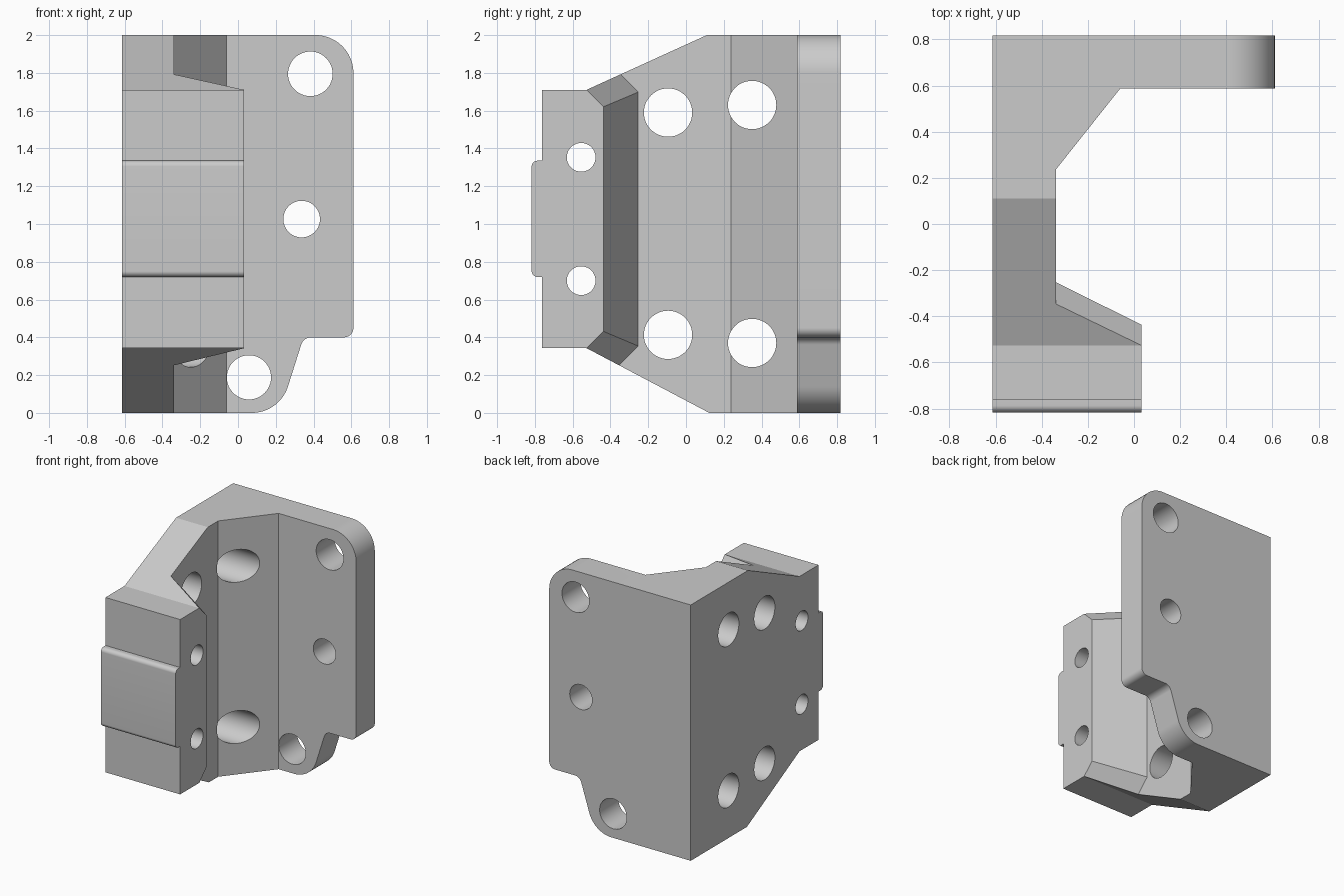
import bpy, bmesh, math
from mathutils import Vector

if "Cube" in bpy.data.objects:
    bpy.data.objects.remove(bpy.data.objects["Cube"], do_unlink=True)


def rounded(points, steps):
    """Turn (u, v, radius) corners into a filleted outline."""
    out = []
    for i, (u, v, r) in enumerate(points):
        p = Vector((u, v))
        if r == 0:
            out.append(p)
            continue
        a = (Vector(points[i - 1][:2]) - p).normalized()
        b = (Vector(points[(i + 1) % len(points)][:2]) - p).normalized()
        half = a.angle(b) / 2
        centre = p + (a + b).normalized() * (r / math.sin(half))
        start = p + a * (r / math.tan(half)) - centre
        end = p + b * (r / math.tan(half)) - centre
        for k in range(steps + 1):
            out.append(centre + start.lerp(end, k / steps).normalized() * r)
    return out


def make_object(name, bm):
    bmesh.ops.recalc_face_normals(bm, faces=bm.faces[:])
    mesh = bpy.data.meshes.new(name)
    bm.to_mesh(mesh)
    bm.free()
    ob = bpy.data.objects.new(name, mesh)
    bpy.context.collection.objects.link(ob)
    return ob


def prism(name, outline, axis, low, high):
    """Extrude a 2D outline along the x, y or z axis."""
    bm = bmesh.new()
    verts = []
    for u, v in outline:
        co = [u, v]
        co.insert(axis, low)
        verts.append(bm.verts.new(co))
    face = bm.faces.new(verts)
    move = Vector((0, 0, 0))
    move[axis] = high - low
    new = bmesh.ops.extrude_face_region(bm, geom=[face])["geom"]
    bmesh.ops.translate(bm, vec=move, verts=[g for g in new if isinstance(g, bmesh.types.BMVert)])
    return make_object(name, bm)


def circle(u, v, r, n=48):
    return [(u + r * math.cos(math.tau * k / n), v + r * math.sin(math.tau * k / n)) for k in range(n)]


def combine(target, tool, operation):
    mod = target.modifiers.new("cut", "BOOLEAN")
    mod.operation = operation
    mod.solver = "EXACT"
    mod.object = tool
    bpy.context.view_layer.objects.active = target
    bpy.ops.object.modifier_apply(modifier=mod.name)
    bpy.data.objects.remove(tool, do_unlink=True)


# Plan: back flange, slanted web, side wall and front lip
plan = [(-1, 1), (1, 1), (1, 0.587), (-0.06, 0.587), (-0.338, 0.237),
        (-0.338, -0.253), (0.033, -0.437), (0.033, -1), (-1, -1)]
bracket = prism("bracket", plan, 2, -1, 3)

# Side outline: sloped ends and raised front pad
side = rounded([(0.817, -0.3, 0), (0.817, 3, 0), (0.11, 3, 0), (0.11, 2, 0), (-0.527, 1.71, 0),
                (-0.762, 1.71, 0), (-0.762, 1.335, 0), (-0.817, 1.335, 0.03), (-0.817, 0.72, 0.03),
                (-0.762, 0.72, 0), (-0.762, 0.343, 0), (-0.527, 0.343, 0), (0.692, -0.3, 0)], 8)
combine(bracket, prism("side_outline", side, 0, -2, 2), "INTERSECT")

# Front outline: rounded flange with a stepped lower corner
front = rounded([(-0.613, 0, 0), (0.22, 0, 0.2), (0.347, 0.4, 0.055),
                 (0.611, 0.4, 0.05), (0.611, 2, 0.2), (-0.613, 2, 0)], 14)
combine(bracket, prism("front_outline", front, 1, -2, 2), "INTERSECT")

# Chamfers on the upper and lower inner edges of the lip
for top in (True, False):
    bm = bmesh.new()
    for t in (0, 1.2):
        for y, z in ((-0.435, 1.88), (-0.165, 1.61), (-0.165, 1.95)):
            co = Vector((-0.3378, y, z)) + t * Vector((0.373, -0.183, -0.08))
            if not top:
                co.z = 2.052 - co.z
            bm.verts.new(co)
    bmesh.ops.convex_hull(bm, input=bm.verts[:])
    combine(bracket, make_object("lip_chamfer", bm), "DIFFERENCE")

# Holes through the side wall and lip
for y, z, r in ((-0.095, 1.59, 0.128), (0.35, 1.63, 0.128), (-0.095, 0.413, 0.128),
                (0.35, 0.37, 0.128), (-0.555, 1.353, 0.076), (-0.555, 0.7, 0.076)):
    combine(bracket, prism("side_hole", circle(y, z, r), 0, -2, 2), "DIFFERENCE")

# Holes through the back flange
for x, z, r in ((0.383, 1.795, 0.118), (0.337, 1.026, 0.097), (0.058, 0.188, 0.117)):
    combine(bracket, prism("flange_hole", circle(x, z, r), 1, 0.4, 2), "DIFFERENCE")

# Material
grey = bpy.data.materials.new("plain_grey")
grey.use_nodes = True
colour = (0.6, 0.6, 0.6, 1)
grey.diffuse_color = colour
grey.node_tree.nodes["Principled BSDF"].inputs["Base Color"].default_value = colour
bracket.data.materials.clear()
bracket.data.materials.append(grey)
for poly in bracket.data.polygons:
    poly.material_index = 0

bpy.ops.object.select_all(action="DESELECT")
bracket.select_set(True)
bpy.context.view_layer.objects.active = bracket
bpy.ops.object.shade_smooth_by_angle(angle=math.radians(20))
